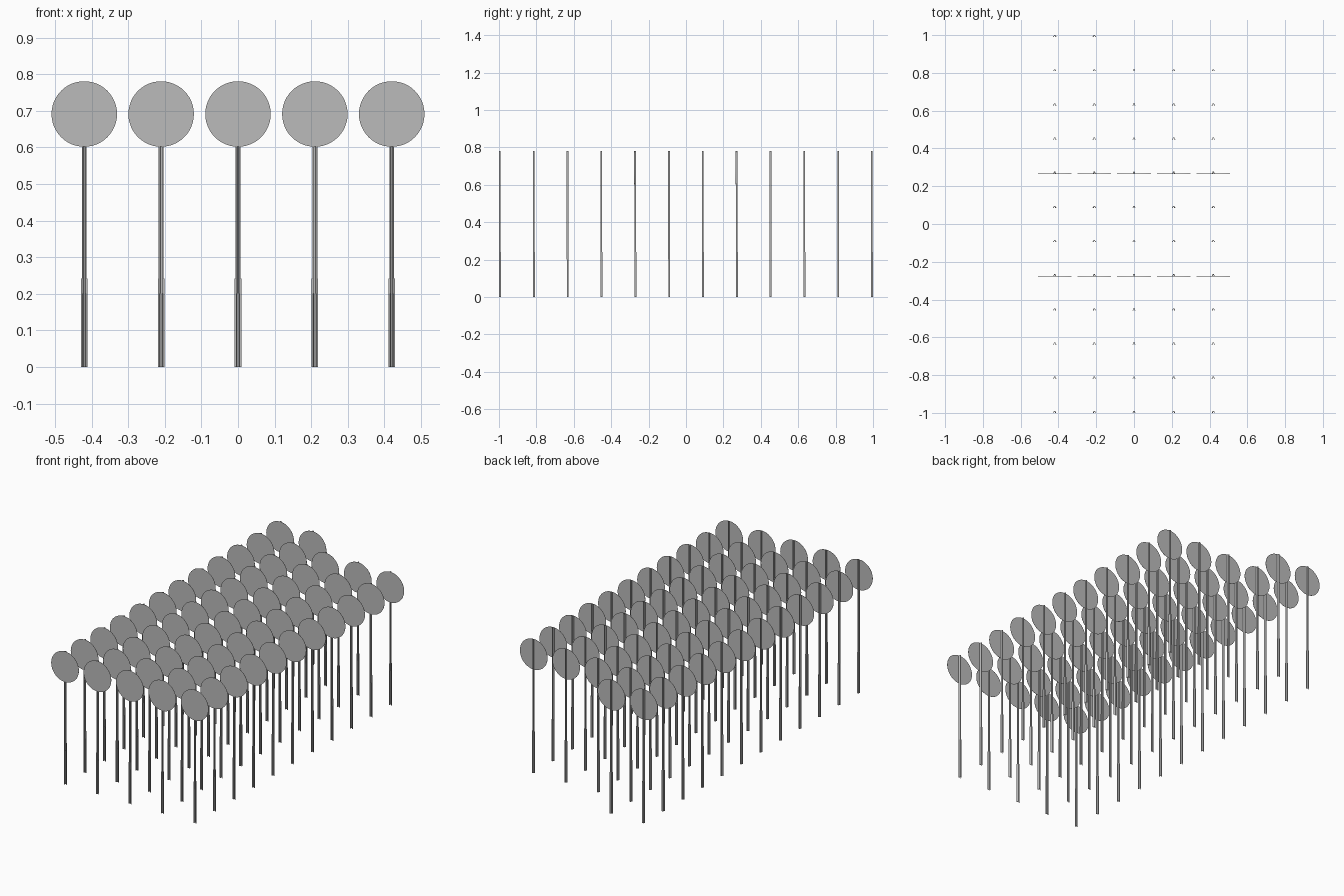
import bpy, bmesh
from mathutils import Matrix, Vector

cube = bpy.data.objects.get("Cube")
if cube:
    bpy.data.objects.remove(cube)

COLUMNS, ROWS = 5, 12
STEP_X, STEP_Y = 0.21, 0.1808
BACK_ROW_COUNT = 2
DISC_RADIUS, DISC_Z = 0.0895, 0.691


def material(name, value):
    mat = bpy.data.materials.new(name)
    mat.use_nodes = True
    colour = (value, value, value, 1)
    mat.diffuse_color = colour
    mat.node_tree.nodes["Principled BSDF"].inputs["Base Color"].default_value = colour
    return mat


grey = material("plain grey", 0.5)


def finish(bm, name):
    bmesh.ops.recalc_face_normals(bm, faces=bm.faces)
    mesh = bpy.data.meshes.new(name)
    bm.to_mesh(mesh)
    bm.free()
    mesh.materials.append(grey)
    return mesh


def channel(name, width, front, back, z0, z1, wall=0.0016):
    """Flanged sheet-metal channel: flanges in front, ridge behind."""
    w, shoulder, ridge = width / 2, width * 0.34, width * 0.2
    half = [(w, front), (w, front + wall), (shoulder, front + wall), (ridge, back)]
    inner = [(ridge - wall * 0.6, back - wall), (shoulder - wall, front)]
    outer = half + [(-x, y) for x, y in reversed(half)]
    inside = [(-x, y) for x, y in reversed(inner)] + inner
    # the inside runs back from the left flange to the right one
    inside = [(-inner[1][0], inner[1][1]), (-inner[0][0], inner[0][1]), inner[0], inner[1]]
    bm = bmesh.new()
    face = bm.faces.new([bm.verts.new((x, y, z0)) for x, y in outer + inside])
    grown = bmesh.ops.extrude_face_region(bm, geom=[face])["geom"]
    verts = [v for v in grown if isinstance(v, bmesh.types.BMVert)]
    bmesh.ops.translate(bm, verts=verts, vec=Vector((0, 0, z1 - z0)))
    return finish(bm, name)


def disc(name):
    """Thin round plate facing the front."""
    bm = bmesh.new()
    turn = Matrix.Translation((0, 0.0003, DISC_Z)) @ Matrix.Rotation(1.5707963, 4, "X")
    bmesh.ops.create_cone(bm, cap_ends=True, segments=48, radius1=DISC_RADIUS,
                          radius2=DISC_RADIUS, depth=0.0006, matrix=turn)
    return finish(bm, name)


parts = {
    "sign_disc": disc("sign_disc"),
    "upper_post": channel("upper_post", 0.0135, 0.0007, 0.0095, 0.2, 0.78),
    "lower_post": channel("lower_post", 0.018, 0.0012, 0.0112, 0, 0.242),
}

# Rows of signs, with the back row only partly filled
for row in range(ROWS):
    count = BACK_ROW_COUNT if row == ROWS - 1 else COLUMNS
    for col in range(count):
        place = ((col - (COLUMNS - 1) / 2) * STEP_X, -1 + row * STEP_Y, 0)
        for name, mesh in parts.items():
            obj = bpy.data.objects.new(f"{name}_{row + 1}_{col + 1}", mesh)
            obj.location = place
            bpy.context.collection.objects.link(obj)
